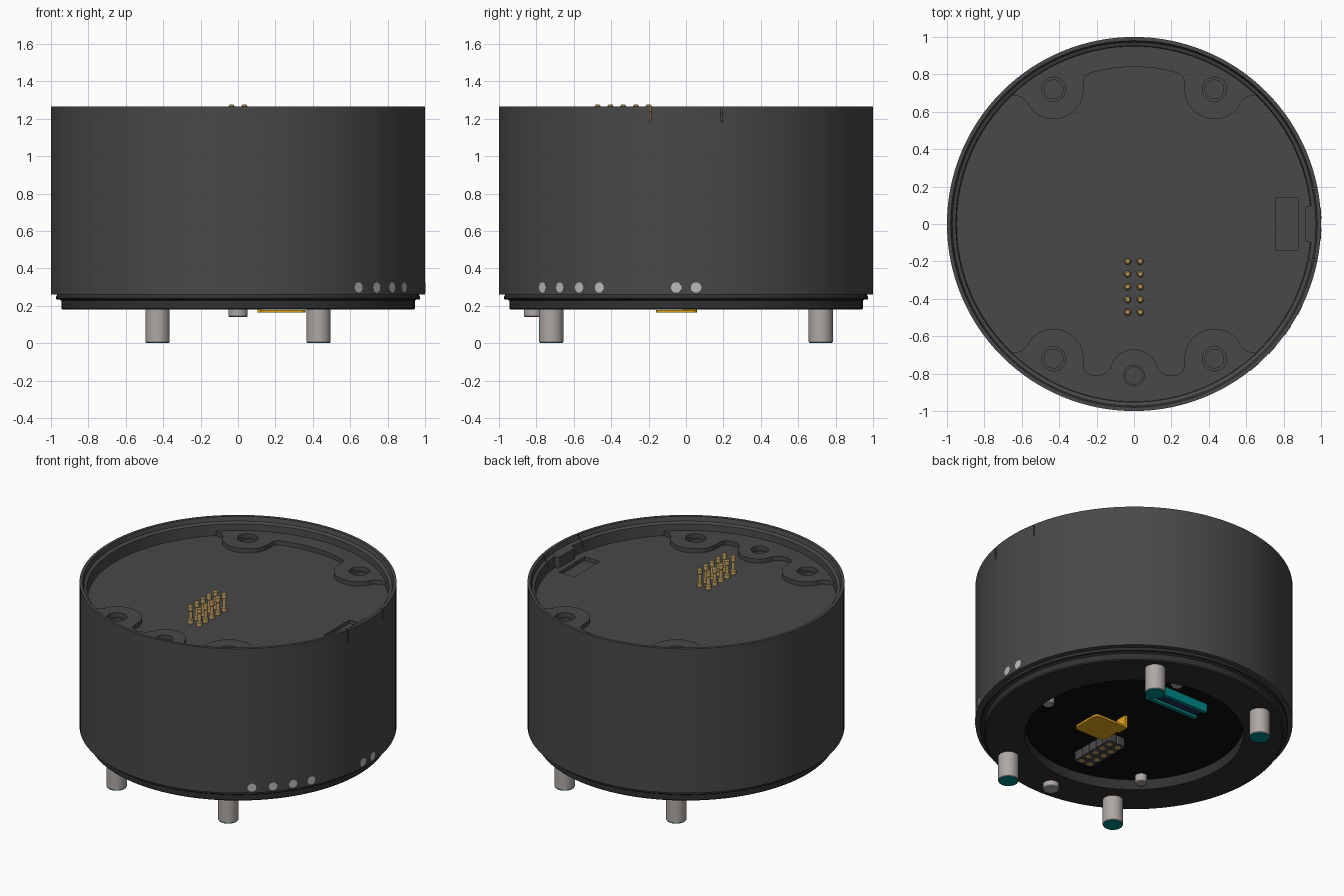
import bpy, bmesh, math
from mathutils import Matrix, Vector

if "Cube" in bpy.data.objects:
    bpy.data.objects.remove(bpy.data.objects["Cube"])


def mat(name, r, g, b):
    m = bpy.data.materials.new(name)
    m.diffuse_color = (r, g, b, 1)
    m.use_nodes = True
    m.node_tree.nodes["Principled BSDF"].inputs["Base Color"].default_value = m.diffuse_color
    return m


DARK = mat("dark_grey", .065, .065, .065)
BASE = mat("charcoal", .03, .03, .03)
BLACK = mat("black", .004, .004, .004)
STEEL = mat("steel", .42, .39, .37)
BRASS = mat("brass", .55, .36, .13)
ORANGE = mat("orange", .75, .38, .01)
TEAL = mat("teal", .0, .25, .25)
NAVY = mat("navy", .02, .03, .1)
WHITE = mat("light_grey", .5, .5, .5)


def finish(bm, name, material, matrix=None, angle=30):
    bmesh.ops.remove_doubles(bm, verts=bm.verts, dist=1e-5)
    bmesh.ops.recalc_face_normals(bm, faces=bm.faces)
    if matrix:
        bm.transform(matrix)
    me = bpy.data.meshes.new(name)
    bm.to_mesh(me)
    bm.free()
    ob = bpy.data.objects.new(name, me)
    bpy.context.collection.objects.link(ob)
    if material:
        me.materials.append(material)
    smooth(ob, angle)
    return ob


def smooth(ob, angle=30):
    bpy.ops.object.select_all(action='DESELECT')
    ob.select_set(True)
    bpy.context.view_layer.objects.active = ob
    bpy.ops.object.shade_smooth_by_angle(angle=math.radians(angle))


def lathe(name, profile, material, n=32, closed=False, matrix=None):
    bm = bmesh.new()
    rings = [[bm.verts.new((r * math.cos(2 * math.pi * i / n), r * math.sin(2 * math.pi * i / n), z))
              for i in range(n)] if r > 0 else [bm.verts.new((0, 0, z))] * n for r, z in profile]
    pairs = list(zip(rings, rings[1:])) + ([(rings[-1], rings[0])] if closed else [])
    for a, b in pairs:
        for i in range(n):
            j = (i + 1) % n
            bm.faces.new(dict.fromkeys((a[i], a[j], b[j], b[i])))
    return finish(bm, name, material, matrix)


def rod(name, x, y, z0, z1, r, material, bevel=0, n=32):
    prof = [(0, z0), (r - bevel, z0), (r, z0 + bevel), (r, z1), (0, z1)]
    if not bevel:
        prof.pop(1)
    return lathe(name, prof, material, n, matrix=Matrix.Translation((x, y, 0)))


def box(name, x0, x1, y0, y1, z0, z1, material, bevel=0):
    bm = bmesh.new()
    bmesh.ops.create_cube(bm, size=1)
    for v in bm.verts:
        v.co = Vector(((x0 + x1) / 2 + v.co.x * (x1 - x0), (y0 + y1) / 2 + v.co.y * (y1 - y0),
                       (z0 + z1) / 2 + v.co.z * (z1 - z0)))
    if bevel:  # round the vertical edges
        up = [e for e in bm.edges if abs(e.verts[0].co.z - e.verts[1].co.z) > 1e-6]
        bmesh.ops.bevel(bm, geom=up, offset=bevel, segments=4, profile=.5, affect='EDGES')
    return finish(bm, name, material)


def cut(ob, cutters):
    for c in cutters:
        m = ob.modifiers.new("cut", 'BOOLEAN')
        m.operation, m.object = 'DIFFERENCE', c
        bpy.context.view_layer.objects.active = ob
        bpy.ops.object.modifier_apply(modifier=m.name)
        bpy.data.objects.remove(c)
    smooth(ob)


def arc(cx, cy, r, a0, a1, n):
    return [(cx + r * math.cos(math.radians(a0 + (a1 - a0) * i / n)),
             cy + r * math.sin(math.radians(a0 + (a1 - a0) * i / n))) for i in range(n + 1)]


def pad(name, half, sign, holes, z0, z1):
    # flat plate: mirrored half outline with round holes
    outline = half + [(-x, y) for x, y in half[-2:0:-1]]
    cu = bpy.data.curves.new(name, 'CURVE')
    cu.dimensions, cu.fill_mode, cu.extrude = '2D', 'BOTH', (z1 - z0) / 2
    for pts in [outline] + [arc(x, y, r, 0, 360, 32)[:-1] for x, y, r in holes]:
        sp = cu.splines.new('POLY')
        sp.points.add(len(pts) - 1)
        for p, (x, y) in zip(sp.points, pts):
            p.co = (x, y * sign, 0, 1)
        sp.use_cyclic_u = True
    cu.materials.append(DARK)
    ob = bpy.data.objects.new(name, cu)
    bpy.context.collection.objects.link(ob)
    ob.location.z = (z0 + z1) / 2
    bpy.ops.object.select_all(action='DESELECT')
    ob.select_set(True)
    bpy.context.view_layer.objects.active = ob
    bpy.ops.object.convert(target='MESH')
    smooth(bpy.context.object)


CORNERS = [(sx * .43, sy * .72) for sx in (-1, 1) for sy in (-1, 1)]
FLOOR = 1.15

# Main housing with recessed top and stepped rim
housing = lathe("housing", [(0, FLOOR), (.948, FLOOR), (.952, 1.225), (.972, 1.235), (.98, 1.265),
                            (1, 1.265), (1, .26), (0, .26)], DARK, 128)
cutters = [rod("cutter", x, y, 1.09, 1.2, .05, None) for x, y in CORNERS]
cutters.append(rod("cutter", 0, -.81, 1.11, 1.2, .045, None))
cutters += [box("cutter", .93, 1.05, y - .004, y + .004, 1.18, 1.3, None) for y in (-.19, .19)]
cutters.append(box("cutter", .76, .88, -.14, .14, 1.125, 1.2, None))
cut(housing, cutters)

# Latch tab on the inside of the rim
box("latch_tab", .915, .96, -.095, .095, FLOOR, 1.225, DARK, .012)

# Raised pads round the screw holes
lobe = (arc(0, 0, .95, 90, 46.5, 24) + [(.622, .685), (.59, .672), (.57, .652)]
        + arc(.43, .72, .16, -33, -180, 20))
back_half = lobe + [(.27, .765), (.26, .79), (.24, .805), (.21, .813)] + arc(0, 0, .84, 77.5, 90, 6)
front_half = (lobe + [(.27, .765), (.255, .795), (.225, .81), (.18, .81), (.15, .795)]
              + arc(0, .80, .13, -12, -90, 12))
screw_holes = [(-.43, .72, .065), (.43, .72, .065)]
pad("back_pad", back_half, 1, screw_holes, FLOOR - .002, 1.18)
pad("front_pad", front_half, -1, screw_holes + [(0, .81, .055)], FLOOR - .002, 1.18)

# Pin header on top and matching socket below
for ix in (-.034, .034):
    for k in range(5):
        y = -.2 - .068 * k
        lathe("contact_pin", [(0, FLOOR - .01), (.019, FLOOR - .01), (.019, 1.175), (.012, 1.18),
                              (.012, 1.235), (.016, 1.24), (.016, 1.268), (.01, 1.276), (0, 1.276)],
              BRASS, 16, matrix=Matrix.Translation((ix, y, 0)))
        box("socket_cell", ix - .034, ix + .034, y - .034, y + .034, .19, .255, DARK, .012)
        rod("socket_contact", ix, y, .187, .2, .02, BRASS, n=16)

# Base ring with seal lip, and the circuit board inside
lathe("base_ring", [(.69, .262), (.69, .18), (.938, .18), (.945, .187), (.945, .228), (.955, .234),
                    (.968, .234), (.972, .238), (.972, .25), (.965, .262)], BASE, 128, closed=True)
lathe("circuit_board", [(0, .25), (.72, .25), (.72, .262), (0, .262)], BLACK, 96)

# Feet with teal end faces, and the locating peg
for x, y in CORNERS:
    rod("foot", x, y, .004, .2, .065, STEEL, .003)
    rod("foot_end", x, y, 0, .005, .061, TEAL)
rod("locating_peg", 0, -.815, .14, .19, .052, STEEL, .006)

# Small screws at the edge of the opening
for a in (-7, -134, 75):
    rod("board_screw", .645 * math.cos(math.radians(a)), .645 * math.sin(math.radians(a)),
        .195, .255, .038, STEEL, .006)

# Indicator lights flush in the side
for a in [math.degrees(-math.acos(x)) for x in (.643, .74, .822, .887)] + [-3, 3.1]:
    m = (Matrix.Rotation(math.radians(a), 4, 'Z') @ Matrix.Translation((.98, 0, .298))
         @ Matrix.Rotation(math.pi / 2, 4, 'Y'))
    lathe("indicator_light", [(0, 0), (.028, 0), (.028, .022), (0, .022)], WHITE, 24, matrix=m)

# Flexible orange ribbon with a folded end
box("ribbon", .12, .36, -.16, .06, .163, .178, ORANGE, .03)
box("ribbon_fold", .105, .125, -.02, .06, .163, .252, ORANGE)

# Teal edge connector
box("connector_body", -.18, .22, .38, .50, .215, .252, TEAL)
for y in (.38, .475):
    box("connector_wall", -.18, .22, y, y + .025, .19, .22, TEAL)
box("connector_tongue", -.16, .20, .42, .46, .195, .218, NAVY)
